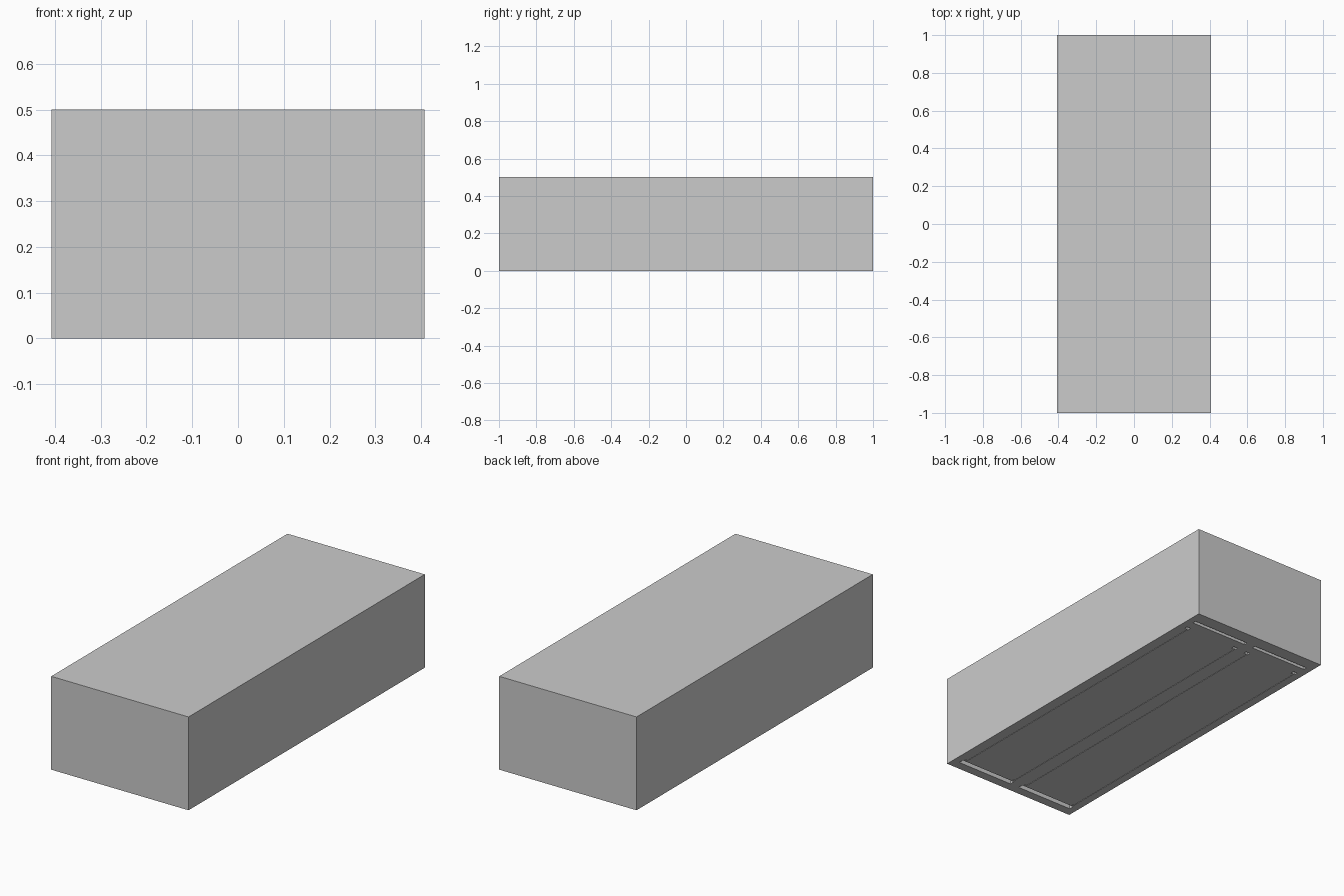
import bpy

if "Cube" in bpy.data.objects:
    bpy.data.objects.remove(bpy.data.objects["Cube"])

W, L, H = 0.814, 2.0, 0.5


def box(name, x0, x1, y0, y1, z0, z1):
    bpy.ops.mesh.primitive_cube_add(
        size=1, location=((x0 + x1) / 2, (y0 + y1) / 2, (z0 + z1) / 2))
    ob = bpy.context.object
    ob.name = name
    ob.scale = (x1 - x0, y1 - y0, z1 - z0)
    bpy.ops.object.transform_apply(location=True, rotation=False, scale=True)
    return ob


def cut(target, name, x0, x1, y0, y1, depth):
    """Sink a rectangular recess into the underside."""
    cutter = box(name, x0, x1, y0, y1, -0.05, depth)
    cutter.hide_render = True
    mod = target.modifiers.new(name, 'BOOLEAN')
    mod.operation = 'DIFFERENCE'
    mod.solver = 'EXACT'
    mod.object = cutter
    bpy.context.view_layer.objects.active = target
    bpy.ops.object.modifier_apply(modifier=mod.name)
    bpy.data.objects.remove(cutter, do_unlink=True)


# Solid outer block
body = box("body", -W / 2, W / 2, -L / 2, L / 2, 0, H)

# Two matching panels on the underside
for cx in (-0.198, 0.198):
    # Wide slots across both ends
    cut(body, "back_slot", cx - 0.172, cx + 0.172, 0.91, 0.93, 0.04)
    cut(body, "front_slot", cx - 0.170, cx + 0.170, -0.95, -0.922, 0.04)
    # Long shallow seams, each with a small hole at the back end
    for sx in (cx - 0.157, cx + 0.157):
        cut(body, "seam", sx - 0.008, sx + 0.008, -0.91, 0.84, 0.002)
        cut(body, "seam_hole", sx - 0.012, sx + 0.012, 0.838, 0.858, 0.03)
